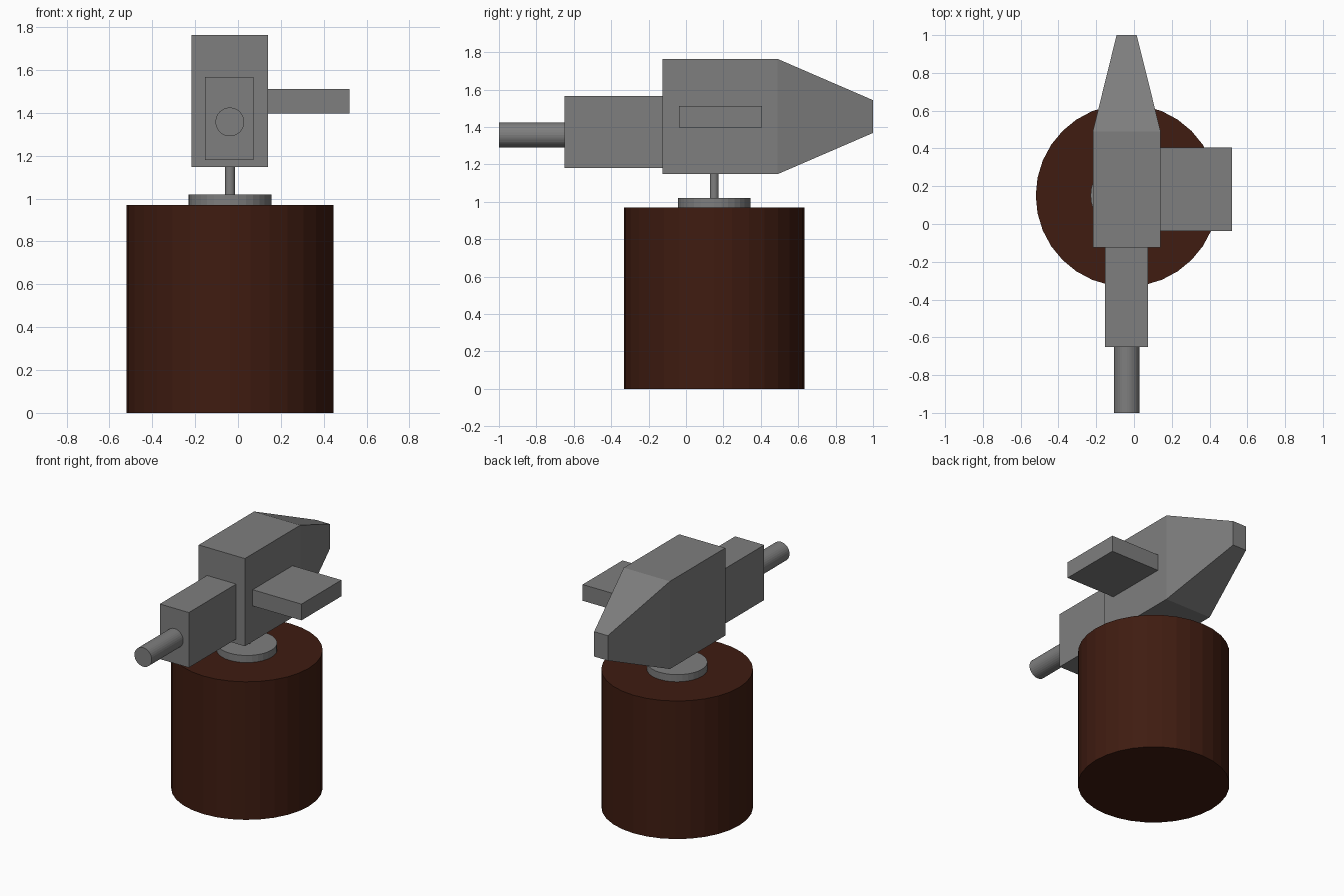
import bpy, bmesh
from math import pi

if "Cube" in bpy.data.objects:
    bpy.data.objects.remove(bpy.data.objects["Cube"])

CX, CY = -0.037, 0.151   # turret axis


def material(name, rgb):
    mat = bpy.data.materials.new(name)
    mat.diffuse_color = (*rgb, 1)
    mat.use_nodes = True
    mat.node_tree.nodes["Principled BSDF"].inputs["Base Color"].default_value = mat.diffuse_color
    return mat


brown = material("brown", (0.05, 0.0115, 0.0055))
grey = material("dark_grey", (0.21, 0.21, 0.21))


def cylinder(name, radius, start, end, axis='Z', mat=grey, sides=32):
    """Flat-faced cylinder between two coordinates along an axis."""
    mid, depth = (start + end) / 2, end - start
    if axis == 'Z':
        loc, rot = (CX, CY, mid), (0, 0, 0)
    else:
        loc, rot = (CX - 0.001, mid, 1.358), (pi / 2, 0, 0)
    bpy.ops.mesh.primitive_cylinder_add(vertices=sides, radius=radius, depth=depth,
                                        location=loc, rotation=rot)
    ob = bpy.context.object
    ob.name = name
    ob.data.materials.append(mat)
    return ob


def box(name, lo, hi):
    """Box between two corners; returns its object."""
    bm = bmesh.new()
    bmesh.ops.create_cube(bm, size=1)
    for v in bm.verts:
        v.co = [(a + b) / 2 + c * (b - a) for a, b, c in zip(lo, hi, v.co)]
    me = bpy.data.meshes.new(name)
    bm.to_mesh(me)
    bm.free()
    me.materials.append(grey)
    ob = bpy.data.objects.new(name, me)
    bpy.context.collection.objects.link(ob)
    return ob


# Pedestal, mounting disc and stem
cylinder("pedestal", 0.483, 0, 0.97, mat=brown)
cylinder("mounting_disc", 0.193, 0.97, 1.02)
cylinder("stem", 0.024, 1.02, 1.15)

# Main body: box whose rear face is extruded into a tapered tail
body = box("body", (-0.218, -0.125, 1.148), (0.141, 0.49, 1.764))
bm = bmesh.new()
bm.from_mesh(body.data)
bm.normal_update()
rear = max(bm.faces, key=lambda f: f.calc_center_median().y)
tail = bmesh.ops.extrude_discrete_faces(bm, faces=[rear])["faces"][0]
for v in tail.verts:
    v.co.x = -0.039 + (v.co.x + 0.0385) * 0.053 / 0.179
    v.co.z = 1.456 + (v.co.z - 1.456) * 0.0875 / 0.308
    v.co.y = 1.0
bm.to_mesh(body.data)
bm.free()

# Front housing, barrel and side box
box("front_housing", (-0.153, -0.65, 1.18), (0.073, -0.125, 1.567))
cylinder("barrel", 0.067, -1.0, -0.65, axis='Y')
box("side_box", (0.141, -0.038, 1.398), (0.52, 0.405, 1.512))
